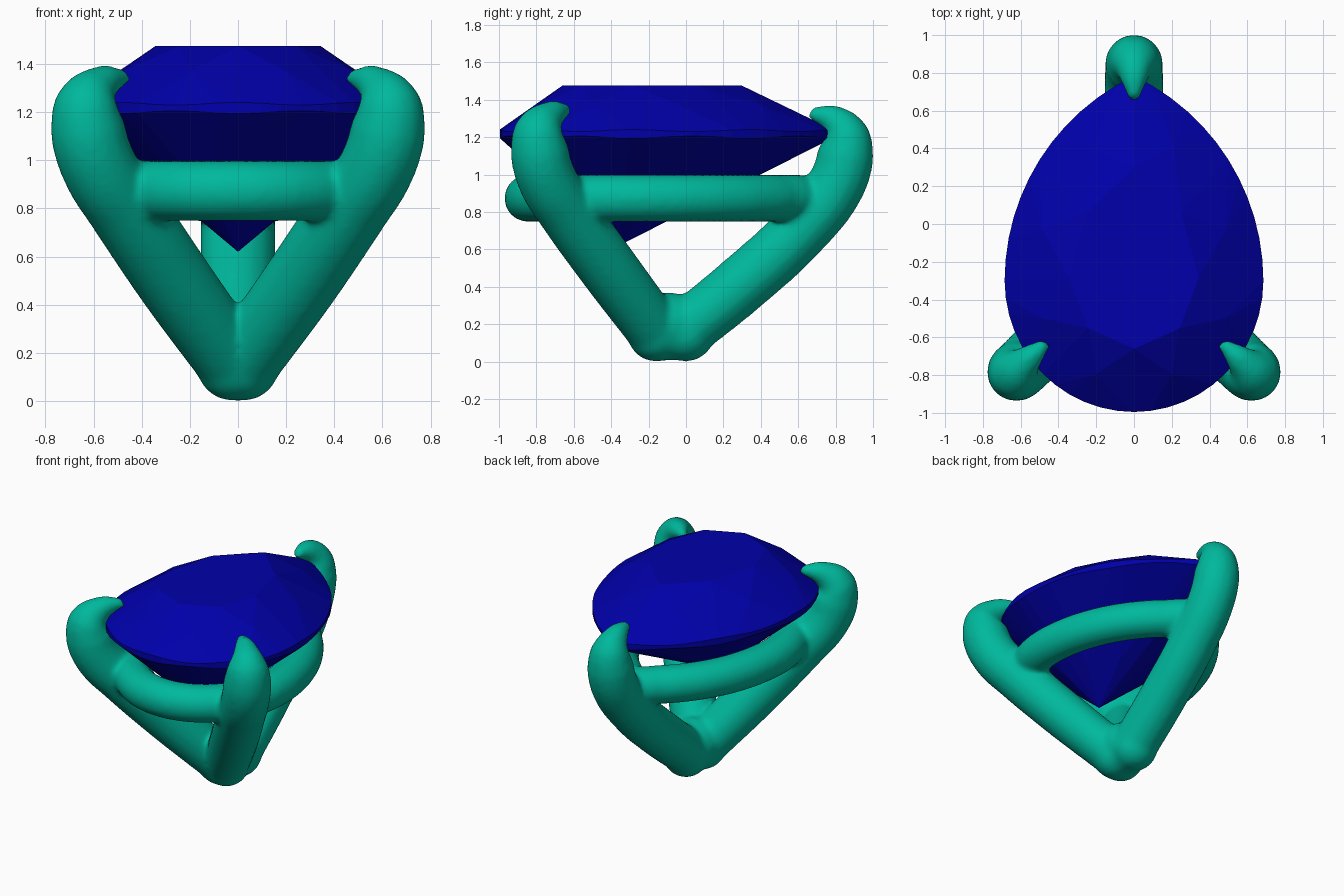
import bpy, bmesh, math
from mathutils import Vector

if "Cube" in bpy.data.objects:
    bpy.data.objects.remove(bpy.data.objects["Cube"])


def material(name, rgb):
    m = bpy.data.materials.new(name)
    m.diffuse_color = (*rgb, 1)
    m.use_nodes = True
    m.node_tree.nodes["Principled BSDF"].inputs["Base Color"].default_value = m.diffuse_color
    return m


def pear(m, a=0.685, b=0.695, R=1.2):
    """Closed pear outline (half width a, front depth b, flank radius R), 4*m points."""
    cy = -0.3
    side = []
    for i in range(m):
        t = math.pi / 2 * i / m
        side.append((a * math.sin(t), cy - b * math.cos(t)))
    end = math.acos((R - a) / R)
    for i in range(m + 1):
        t = end * i / m
        side.append((a - R + R * math.cos(t), cy + R * math.sin(t)))
    side[0], side[-1] = (0, side[0][1]), (0, side[-1][1])
    return side + [(-x, y) for x, y in side[-2:0:-1]]


def scaled(points, kx, ky, z, cy=-0.27):
    return [Vector((x * kx, cy + (y - cy) * ky, z)) for x, y in points]


def tube(points, radii, cyclic=False):
    cu = bpy.data.curves.new("tube", 'CURVE')
    cu.dimensions = '3D'
    cu.bevel_depth = 1.0
    cu.bevel_resolution = 6
    cu.use_fill_caps = True
    sp = cu.splines.new('BEZIER')
    sp.bezier_points.add(len(points) - 1)
    for bp, p, r in zip(sp.bezier_points, points, radii):
        bp.co, bp.radius = p, r
        bp.handle_left_type = bp.handle_right_type = 'AUTO'
    sp.use_cyclic_u = cyclic
    ob = bpy.data.objects.new("tube", cu)
    bpy.context.collection.objects.link(ob)
    return ob


def ball(p, r):
    bpy.ops.mesh.primitive_uv_sphere_add(segments=24, ring_count=16, radius=r, location=p)
    return bpy.context.object


# Pear-cut gem: convex hull of table, crown, girdle and pavilion points
girdle = pear(12)
mids = pear(4)[1::2]
culet = Vector((0, -0.36, 0.62))
pts = scaled(pear(2), 0.5, 0.54, 1.475) + scaled(mids, 0.76, 0.78, 1.37)
for i, (x, y) in enumerate(girdle):
    wave = 0.006 * math.cos(i * math.pi / 3)
    pts += [Vector((x, y, 1.235 + wave)), Vector((x, y, 1.2 - wave))]
pts += [culet.lerp(Vector((x, y, 1.2)), 0.35) - Vector((0, 0, 0.012)) for x, y in mids]
pts.append(culet)
bm = bmesh.new()
for p in pts:
    bm.verts.new(p)
bmesh.ops.convex_hull(bm, input=bm.verts[:])
bmesh.ops.delete(bm, geom=[v for v in bm.verts if not v.link_faces], context='VERTS')
bmesh.ops.dissolve_limit(bm, angle_limit=0.005, verts=bm.verts[:], edges=bm.edges[:])
bmesh.ops.recalc_face_normals(bm, faces=bm.faces[:])
me = bpy.data.meshes.new("gem")
bm.to_mesh(me)
bm.free()
gem = bpy.data.objects.new("gem", me)
bpy.context.collection.objects.link(gem)
me.materials.append(material("blue_gem", (0.0, 0.0, 0.4)))

# Gallery ring under the gem
ring_pts = pear(6, 0.5, 0.545, 1.06)
parts = [tube([(x, y, 0.873) for x, y in ring_pts], [0.127] * len(ring_pts), True)]

# Back prong
parts.append(tube([(0, -0.02, 0.155), (0, 0.30, 0.415), (0, 0.59, 0.68), (0, 0.80, 0.94), (0, 0.852, 1.1),
                   (0, 0.85, 1.21), (0, 0.79, 1.29), (0, 0.66, 1.33)],
                  [0.155, 0.158, 0.158, 0.156, 0.153, 0.13, 0.083, 0.03]))

# Two front prongs
for s in (-1, 1):
    parts.append(tube([(s * 0.02, -0.16, 0.16), (s * 0.265, -0.415, 0.5), (s * 0.465, -0.63, 0.8),
                       (s * 0.58, -0.745, 0.98), (s * 0.622, -0.782, 1.12), (s * 0.624, -0.782, 1.23),
                       (s * 0.575, -0.73, 1.31), (s * 0.465, -0.63, 1.35)],
                      [0.153, 0.16, 0.162, 0.159, 0.158, 0.139, 0.085, 0.03]))

# Rounded base where the prongs meet
for p in ((0, 0, 0.155), (0, -0.08, 0.16), (0.02, -0.16, 0.155), (-0.02, -0.16, 0.155)):
    parts.append(ball(p, 0.155))
parts.append(ball((0, -0.09, 0.2), 0.17))

# Fuse ring, prongs and base into one smooth setting
bpy.ops.object.select_all(action='DESELECT')
for ob in parts:
    ob.select_set(True)
bpy.context.view_layer.objects.active = parts[0]
bpy.ops.object.convert(target='MESH')
parts = list(bpy.context.selected_objects)
bpy.context.view_layer.objects.active = parts[0]
bpy.ops.object.join()
setting = bpy.context.object
setting.name = "prong_setting"
rm = setting.modifiers.new("fuse", 'REMESH')
rm.mode = 'VOXEL'
rm.voxel_size = 0.016
rm.use_smooth_shade = True
sm = setting.modifiers.new("soften", 'SMOOTH')
sm.factor = 0.5
sm.iterations = 14
setting.data.materials.clear()
setting.data.materials.append(material("teal_metal", (0.0, 0.48, 0.335)))
